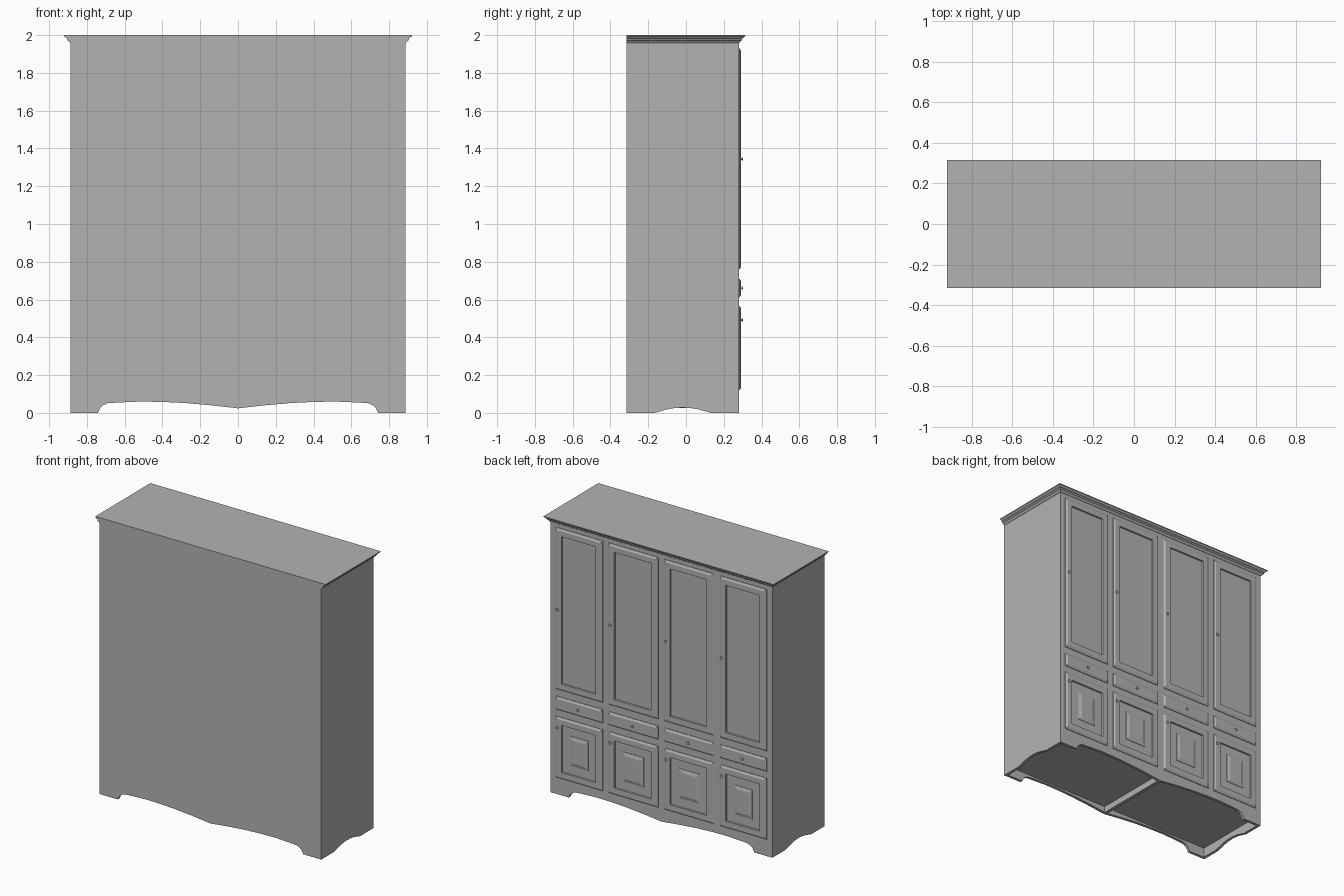
import bpy, bmesh
from mathutils import Matrix

old = bpy.data.objects.get("Cube")
if old:
    bpy.data.objects.remove(old)

HALF, BACK, FACE, TOP = 0.887, -0.315, 0.28, 1.96   # carcass extents
WALL = 0.02

paint = bpy.data.materials.new("plain grey")
paint.use_nodes = True
GREY = (0.45, 0.45, 0.45, 1)
paint.diffuse_color = GREY
paint.node_tree.nodes["Principled BSDF"].inputs["Base Color"].default_value = GREY


def finish(name, bm):
    bmesh.ops.recalc_face_normals(bm, faces=bm.faces)
    mesh = bpy.data.meshes.new(name)
    bm.to_mesh(mesh)
    bm.free()
    mesh.materials.append(paint)
    obj = bpy.data.objects.new(name, mesh)
    bpy.context.collection.objects.link(obj)
    return obj


def loft(name, loops):
    """Join closed loops of equal length into a capped solid."""
    bm = bmesh.new()
    rings = [[bm.verts.new(p) for p in loop] for loop in loops]
    for a, b in zip(rings, rings[1:]):
        for i in range(len(a)):
            j = (i + 1) % len(a)
            bm.faces.new((a[i], a[j], b[j], b[i]))
    bm.faces.new(rings[0])
    bm.faces.new(rings[-1])
    return finish(name, bm)


def box(name, x0, x1, y0, y1, z0, z1):
    rect = [(x0, y0), (x1, y0), (x1, y1), (x0, y1)]
    return loft(name, [[(x, y, z) for x, y in rect] for z in (z0, z1)])


def panel(name, x0, x1, z0, z1, steps):
    """Moulded front: nested rectangles given as (inset, y)."""
    return loft(name, [[(x0 + d, y, z0 + d), (x1 - d, y, z0 + d),
                        (x1 - d, y, z1 - d), (x0 + d, y, z1 - d)] for d, y in steps])


def knob(name, x, z):
    bm = bmesh.new()
    for radius, depth, y in ((0.005, 0.012, 0.294), (0.011, 0.004, 0.300)):
        place = Matrix.Translation((x, y, z)) @ Matrix.Rotation(1.5708, 4, 'X')
        bmesh.ops.create_cone(bm, cap_ends=True, segments=16, radius1=radius,
                              radius2=radius, depth=depth, matrix=place)
    obj = finish(name, bm)
    bpy.ops.object.select_all(action='DESELECT')
    obj.select_set(True)
    bpy.context.view_layer.objects.active = obj
    bpy.ops.object.shade_smooth_by_angle()


# Wide panels with a shaped skirt
half_skirt = [(0.742, 0), (0.732, 0.022), (0.715, 0.04), (0.69, 0.051), (0.65, 0.054),
              (0.52, 0.06), (0.4, 0.058), (0.28, 0.052), (0.15, 0.041), (0.06, 0.031)]
skirt = half_skirt + [(0, 0.024)] + [(-x, z) for x, z in reversed(half_skirt)]
wide = [(-HALF, 0), (-HALF, TOP), (HALF, TOP), (HALF, 0)] + skirt
for name, y in (("plain_panel", BACK), ("door_side_panel", FACE - WALL)):
    loft(name, [[(x, d, z) for x, z in wide] for d in (y, y + WALL)])

# Side panels with a shallow arch
arch = [(0.148, 0), (0.11, 0.011), (0.075, 0.02), (0.04, 0.026)]
arch = arch + [(0, 0.028)] + [(-y, z) for y, z in reversed(arch)]
y0, y1 = BACK + WALL, FACE - WALL
side = [(y0, 0), (y0, TOP), (y1, TOP), (y1, 0)] + [(y - 0.018, z) for y, z in arch]
for name, x in (("right_side", -HALF), ("left_side", HALF - WALL)):
    loft(name, [[(d, y, z) for y, z in side] for d in (x, x + WALL)])

# Floor and the rail under it
box("floor", -HALF + WALL, HALF - WALL, y0, y1, 0.07, 0.09)
box("floor_rail", -0.012, 0.012, y0, y1, 0.025, 0.07)

# Crown moulding, flush on the plain side
crown = [(0, 1.958), (0.006, 1.962), (0.008, 1.967), (0.016, 1.973), (0.018, 1.983),
         (0.024, 1.985), (0.03, 1.992), (0.035, 1.995), (0.035, 2)]
loft("crown", [[(-HALF - d, BACK, z), (HALF + d, BACK, z),
                (HALF + d, FACE + d, z), (-HALF - d, FACE + d, z)] for d, z in crown])

# Doors and drawers in four columns
edge = [(0, FACE - 0.002), (0, 0.284), (0.014, 0.292)]
recess = edge + [(0.052, 0.292), (0.054, 0.282)]
raised = recess + [(0.115, 0.282), (0.116, 0.284), (0.14, 0.291)]
columns = [(0.47, 0.845), (0.025, 0.422), (-0.422, -0.025), (-0.845, -0.47)]
for n, (a, b) in enumerate(columns, 1):
    panel(f"upper_door_{n}", a, b, 0.76, 1.93, recess)
    panel(f"drawer_{n}", a, b, 0.612, 0.71, edge)
    panel(f"lower_door_{n}", a, b, 0.12, 0.565, raised)
    knob(f"upper_knob_{n}", b - 0.022, 1.345)
    knob(f"drawer_knob_{n}", (a + b) / 2, 0.66)
    knob(f"lower_knob_{n}", b - 0.022, 0.492)
